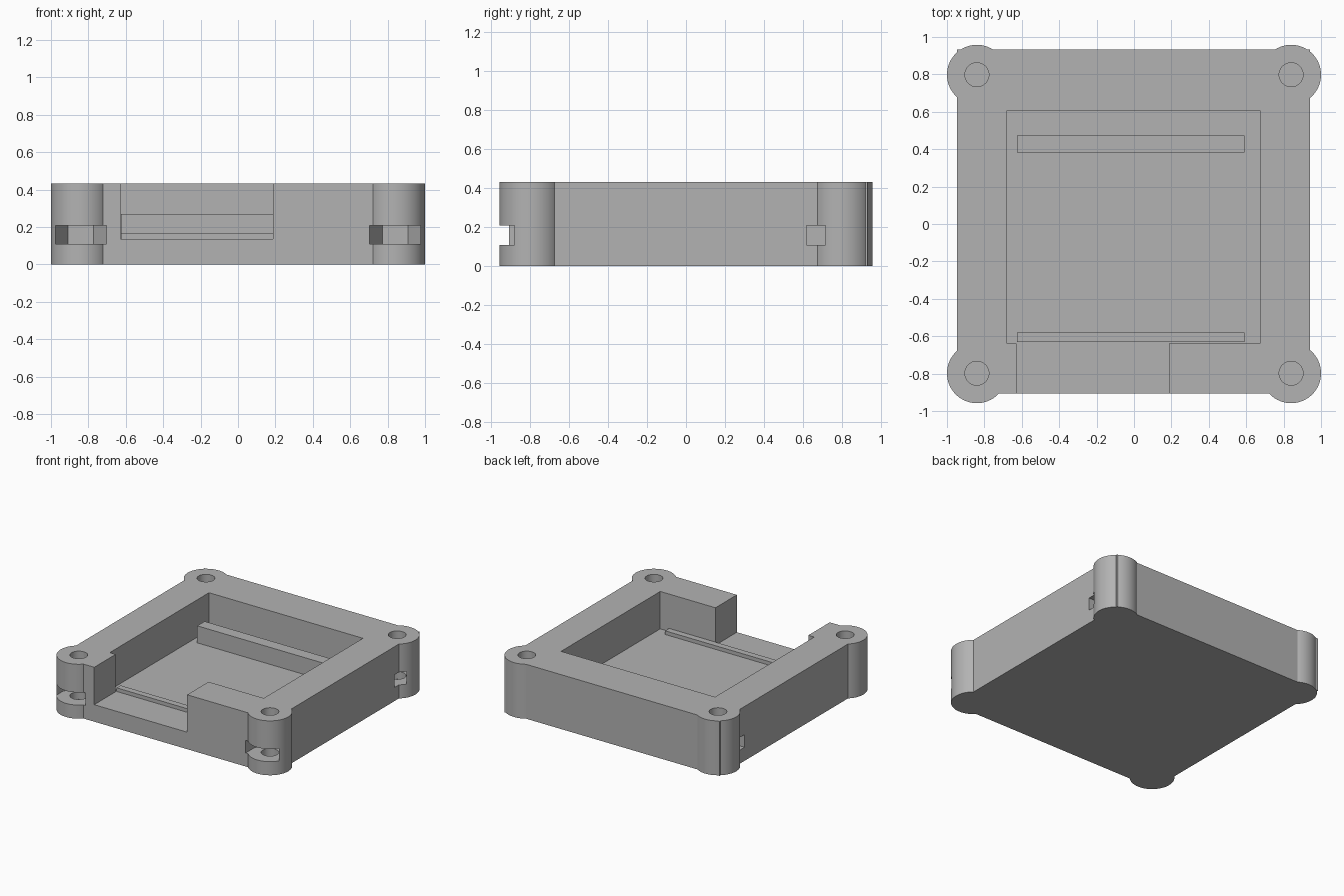
import bpy, bmesh, math

cube = bpy.data.objects.get("Cube")
if cube:
    bpy.data.objects.remove(cube, do_unlink=True)

HEIGHT, FLOOR = 0.432, 0.135
BOSS_X, BOSS_Y, BOSS_R = 0.84, 0.798, 0.16
NUT_R, SLOT_LENGTH = 0.137, 0.18

grey = bpy.data.materials.new("plain grey")
grey.use_nodes = True
colour = (0.45, 0.45, 0.45, 1)
grey.diffuse_color = colour
grey.node_tree.nodes["Principled BSDF"].inputs["Base Color"].default_value = colour


def prism(name, outline, z0, z1):
    """Extrude a flat outline from z0 up to z1."""
    bm = bmesh.new()
    face = bm.faces.new([bm.verts.new((x, y, z0)) for x, y in outline])
    top = bmesh.ops.extrude_face_region(bm, geom=[face])["geom"]
    moved = [v for v in top if isinstance(v, bmesh.types.BMVert)]
    bmesh.ops.translate(bm, verts=moved, vec=(0, 0, z1 - z0))
    bmesh.ops.recalc_face_normals(bm, faces=bm.faces)
    mesh = bpy.data.meshes.new(name)
    bm.to_mesh(mesh)
    bm.free()
    mesh.materials.append(grey)
    obj = bpy.data.objects.new(name, mesh)
    bpy.context.collection.objects.link(obj)
    return obj


def box(name, x0, x1, y0, y1, z0, z1):
    return prism(name, [(x0, y0), (x1, y0), (x1, y1), (x0, y1)], z0, z1)


def cylinder(name, cx, cy, r, z0, z1, sides=64):
    turn = [2 * math.pi * i / sides for i in range(sides)]
    return prism(name, [(cx + r * math.cos(a), cy + r * math.sin(a)) for a in turn], z0, z1)


def combine(target, tool, operation):
    """Apply a boolean and discard the tool."""
    tool.hide_render = True
    mod = target.modifiers.new(operation, 'BOOLEAN')
    mod.operation, mod.object, mod.solver = operation, tool, 'EXACT'
    bpy.context.view_layer.objects.active = target
    bpy.ops.object.modifier_apply(modifier=mod.name)
    bpy.data.objects.remove(tool, do_unlink=True)


# Tray block with four round corner bosses
tray = box("tray", -0.947, 0.941, -0.907, 0.932, 0, HEIGHT)
corners = [(sx * BOSS_X, sy * BOSS_Y) for sx in (-1, 1) for sy in (-1, 1)]
for cx, cy in corners:
    combine(tray, cylinder("corner_boss", cx, cy, BOSS_R, 0, HEIGHT), 'UNION')

# Central cavity and the notch through the front wall
combine(tray, box("cavity", -0.68, 0.673, -0.638, 0.607, FLOOR, 1), 'DIFFERENCE')
combine(tray, box("notch", -0.628, 0.188, -1.1, -0.5, FLOOR, 1), 'DIFFERENCE')

# Blind screw holes, and nut slots with a hexagonal back and a forward opening
flat = NUT_R * math.sqrt(3) / 2
nut = [(-NUT_R, 0), (-NUT_R, -SLOT_LENGTH), (NUT_R, -SLOT_LENGTH),
       (NUT_R, 0), (NUT_R / 2, flat), (-NUT_R / 2, flat)]
for cx, cy in corners:
    combine(tray, cylinder("screw_hole", cx, cy, 0.064, 0.05, 1, 48), 'DIFFERENCE')
    slot = prism("nut_slot", [(cx + x, cy + y) for x, y in nut], 0.108, 0.208)
    combine(tray, slot, 'DIFFERENCE')

# Support bars on the cavity floor
box("back_support_bar", -0.625, 0.59, 0.381, 0.474, FLOOR - 0.02, 0.27)
box("front_support_bar", -0.625, 0.59, -0.63, -0.58, FLOOR - 0.02, 0.164)

# Smooth round walls, sharp edges
bpy.ops.object.select_all(action='DESELECT')
tray.select_set(True)
bpy.context.view_layer.objects.active = tray
bpy.ops.object.shade_smooth_by_angle(angle=math.radians(25))
